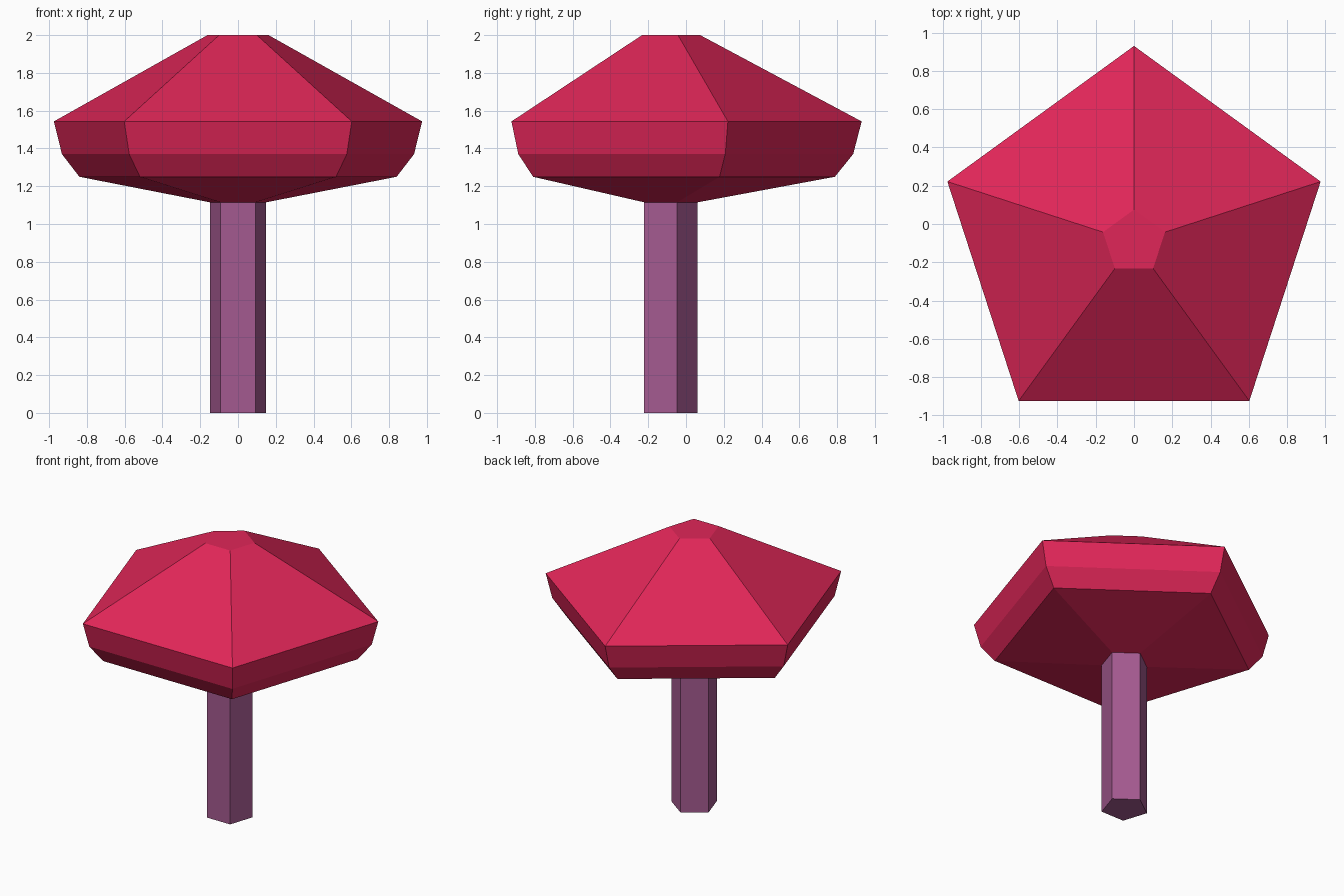
import bpy, math

if "Cube" in bpy.data.objects:
    bpy.data.objects.remove(bpy.data.objects["Cube"])

CY = -0.095  # centre of the pentagon, so the bounds are centred on y = 0


def srgb(r, g, b):
    f = lambda c: c / 12.92 if c <= 0.04045 else ((c + 0.055) / 1.055) ** 2.4
    return tuple(f(c / 255) for c in (r, g, b)) + (1.0,)


def material(name, colour):
    m = bpy.data.materials.new(name)
    m.diffuse_color = colour
    m.use_nodes = True
    m.node_tree.nodes["Principled BSDF"].inputs["Base Color"].default_value = m.diffuse_color
    return m


def pentagon_loft(name, rings, mat):
    """Stack of five-sided rings (radius, z), one corner towards +y, capped."""
    verts, faces, n = [], [], 5
    for r, z in rings:
        for i in range(n):
            a = math.radians(90 + 72 * i)
            verts.append((r * math.cos(a), CY + r * math.sin(a), z))
    for k in range(len(rings) - 1):
        for i in range(n):
            j = (i + 1) % n
            faces.append((k * n + i, k * n + j, (k + 1) * n + j, (k + 1) * n + i))
    faces.append(tuple(reversed(range(n))))
    faces.append(tuple(range((len(rings) - 1) * n, len(rings) * n)))
    mesh = bpy.data.meshes.new(name)
    mesh.from_pydata(verts, [], faces)
    mesh.materials.append(mat)
    obj = bpy.data.objects.new(name, mesh)
    bpy.context.collection.objects.link(obj)
    return obj


# Mushroom stem and faceted cap
pentagon_loft("stem", [(0.157, 0.0), (0.157, 1.115)],
              material("dusty purple", srgb(164, 90, 144)))
pentagon_loft("cap", [(0.157, 1.115), (0.883, 1.25), (0.98, 1.37),
                      (1.025, 1.543), (0.17, 2.0)],
              material("crimson", srgb(224, 38, 88)))
